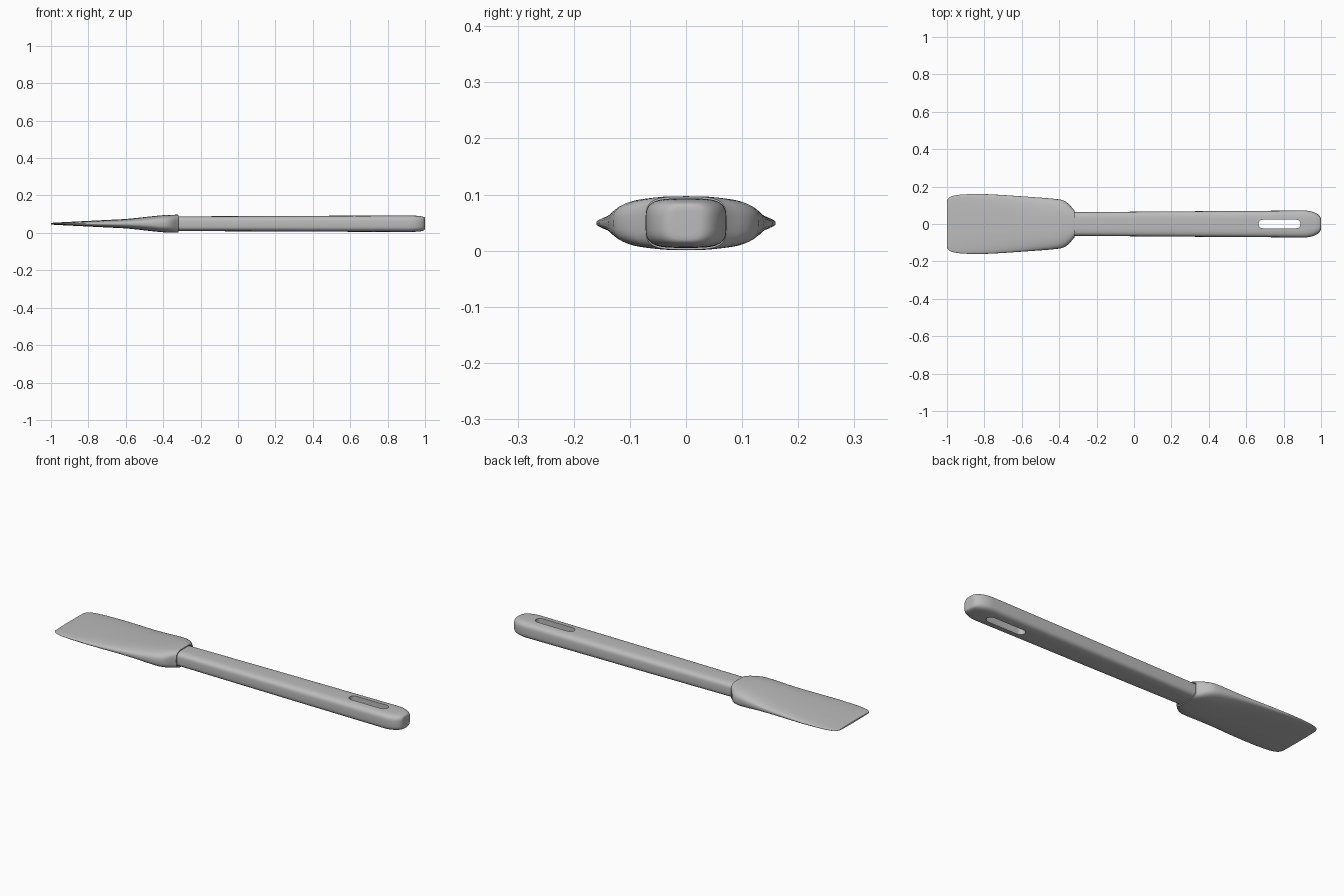
import bpy, bmesh, math

cube = bpy.data.objects.get("Cube")
if cube:
    bpy.data.objects.remove(cube, do_unlink=True)

MID = 0.049  # height of the centre plane

grey = bpy.data.materials.new("plain grey")
grey.use_nodes = True
grey.diffuse_color = (0.5, 0.5, 0.5, 1)
grey.node_tree.nodes["Principled BSDF"].inputs["Base Color"].default_value = (0.5, 0.5, 0.5, 1)


def section(bm, x, half_w, half_h, power, count=48):
    """Ring of vertices on a rounded-rectangle section across x."""
    ring = []
    for i in range(count):
        a = math.tau * i / count
        c, s = math.cos(a), math.sin(a)
        y = math.copysign(abs(c) ** (2 / power), c) * half_w
        z = math.copysign(abs(s) ** (2 / power), s) * half_h
        ring.append(bm.verts.new((x, y, MID + z)))
    return ring


def finish(name, bm):
    bmesh.ops.recalc_face_normals(bm, faces=bm.faces)
    mesh = bpy.data.meshes.new(name)
    bm.to_mesh(mesh)
    bm.free()
    mesh.materials.append(grey)
    obj = bpy.data.objects.new(name, mesh)
    bpy.context.collection.objects.link(obj)
    return obj


def loft(name, stations):
    """Skin a list of (x, half width, half height, power) sections."""
    bm = bmesh.new()
    rings = [section(bm, *s) for s in stations]
    for a, b in zip(rings, rings[1:]):
        for i in range(len(a)):
            j = (i + 1) % len(a)
            bm.faces.new((a[i], a[j], b[j], b[i]))
    bm.faces.new(rings[0])
    bm.faces.new(rings[-1])
    return finish(name, bm)


def smooth(obj):
    bpy.ops.object.select_all(action="DESELECT")
    obj.select_set(True)
    bpy.context.view_layer.objects.active = obj
    bpy.ops.object.shade_smooth_by_angle(angle=math.radians(40))


# Blade: thin flexible tip swelling to a shoulder with a shallow socket
blade = loft("blade", [
    (-1.0, 0.125, 0.004, 2.5), (-0.992, 0.139, 0.005, 2.5),
    (-0.975, 0.149, 0.006, 2.5), (-0.94, 0.156, 0.008, 2.6),
    (-0.88, 0.160, 0.011, 2.6), (-0.8, 0.160, 0.015, 2.7),
    (-0.7, 0.155, 0.020, 2.8), (-0.6, 0.148, 0.025, 2.8),
    (-0.53, 0.143, 0.032, 2.8), (-0.46, 0.138, 0.040, 2.9),
    (-0.42, 0.134, 0.044, 3), (-0.39, 0.130, 0.0465, 3),
    (-0.37, 0.123, 0.047, 3), (-0.35, 0.108, 0.0475, 3.2),
    (-0.335, 0.092, 0.048, 3.4), (-0.322, 0.076, 0.048, 3.6),
    (-0.317, 0.072, 0.047, 3.8), (-0.317, 0.067, 0.042, 3.8),
    (-0.332, 0.067, 0.042, 3.8),
])

# Handle: slightly tapered bar with a rounded end
stations = [(-0.34, 0.063, 0.039, 3.8), (0.3, 0.068, 0.042, 3.8), (0.91, 0.072, 0.044, 3.8)]
for k in range(1, 11):
    a = math.pi / 2 * k / 10.5
    stations.append((0.91 + 0.09 * math.sin(a),
                     0.024 + 0.048 * math.cos(a),
                     0.024 + 0.02 * math.cos(a) ** 0.5, 3.8 - 0.06 * k))
stations.append((1.0, 0.022, 0.022, 3))
handle = loft("handle", stations)

# Hanging slot cut through the handle
bm = bmesh.new()
outline = []
for centre, start in ((0.868, -90), (0.688, 90)):
    for k in range(13):
        a = math.radians(start + 15 * k)
        outline.append(bm.verts.new((centre + 0.023 * math.cos(a), 0.023 * math.sin(a), -0.1)))
base = bm.faces.new(outline)
top = bmesh.ops.extrude_face_region(bm, geom=[base])["geom"]
bmesh.ops.translate(bm, vec=(0, 0, 0.3), verts=[v for v in top if isinstance(v, bmesh.types.BMVert)])
cutter = finish("slot_cutter", bm)
cutter.hide_render = True
cut = handle.modifiers.new("slot", "BOOLEAN")
cut.operation = "DIFFERENCE"
cut.solver = "EXACT"
cut.object = cutter
bpy.context.view_layer.objects.active = handle
bpy.ops.object.modifier_apply(modifier="slot")
bpy.data.objects.remove(cutter, do_unlink=True)

for part in (blade, handle):
    smooth(part)
